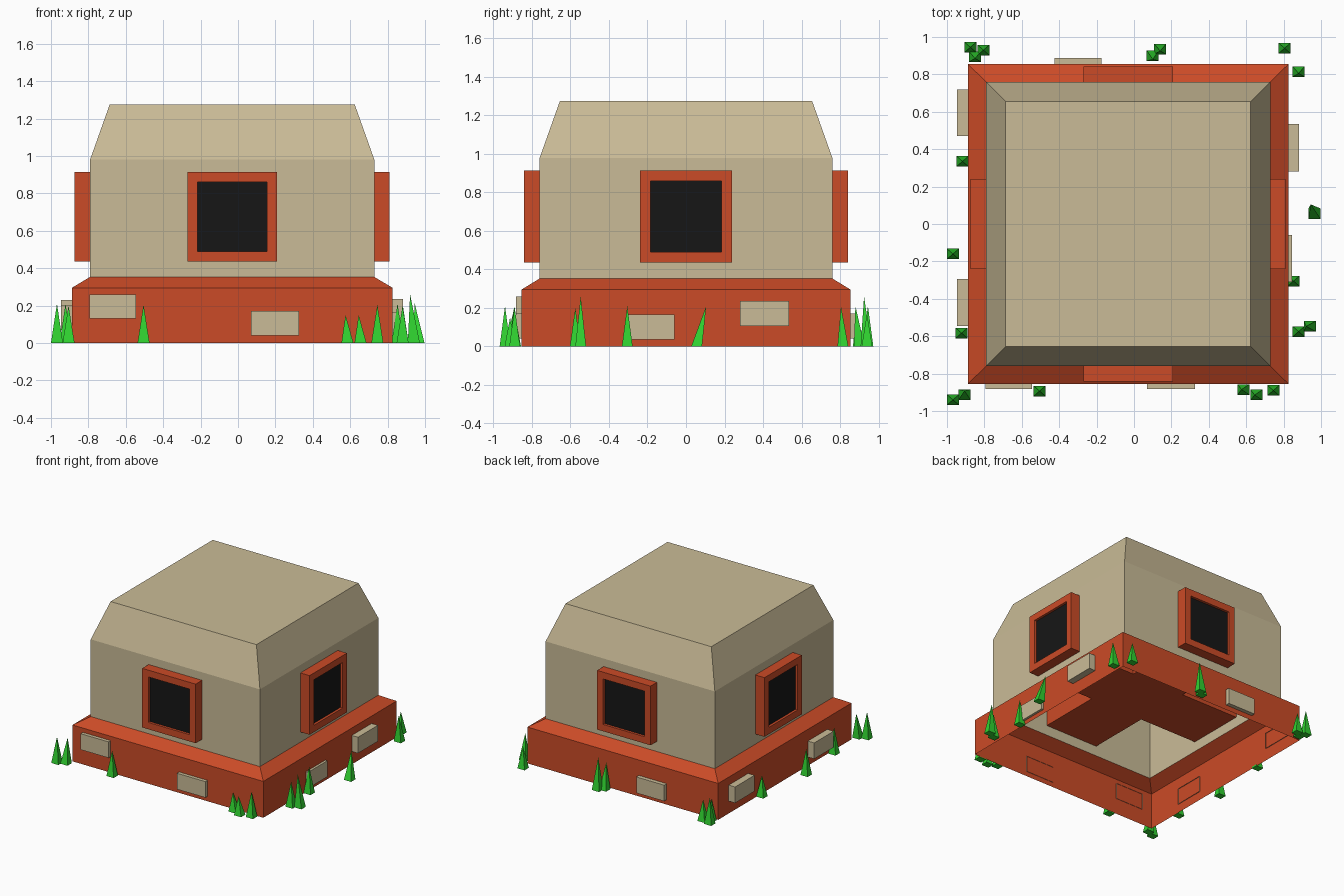
import bpy, bmesh
from mathutils import Vector

if "Cube" in bpy.data.objects:
    bpy.data.objects.remove(bpy.data.objects["Cube"])


def material(name, rgb):
    m = bpy.data.materials.new(name)
    m.diffuse_color = (*rgb, 1)
    m.use_nodes = True
    m.node_tree.nodes["Principled BSDF"].inputs["Base Color"].default_value = m.diffuse_color
    return m


TAN = material("sandstone", (0.59, 0.50, 0.31))
RED = material("red_trim", (0.60, 0.07, 0.02))
BLACK = material("dark_glass", (0.008, 0.008, 0.008))
GREEN = material("grass_green", (0.03, 0.65, 0.03))
CX = -0.031  # building centre in x


def finish(name, bm, *mats):
    mesh = bpy.data.meshes.new(name)
    bm.to_mesh(mesh)
    bm.free()
    for m in mats:
        mesh.materials.append(m)
    ob = bpy.data.objects.new(name, mesh)
    bpy.context.collection.objects.link(ob)
    return ob


def shell(name, rings, mat, cap):
    """Open-bottomed shell through rectangular rings (half x, half y, z)."""
    bm = bmesh.new()
    loops = [[bm.verts.new((CX + sx * hx, sy * hy, z))
              for sx, sy in ((-1, -1), (1, -1), (1, 1), (-1, 1))]
             for hx, hy, z in rings]
    for a, b in zip(loops, loops[1:]):
        for i in range(4):
            j = (i + 1) % 4
            bm.faces.new((a[i], a[j], b[j], b[i]))
    if cap:
        bm.faces.new(loops[-1])
    finish(name, bm, mat)


def box_bmesh(lo, hi):
    bm = bmesh.new()
    bmesh.ops.create_cube(bm, size=1)
    lo, hi = Vector(lo), Vector(hi)
    for v in bm.verts:
        v.co = (lo + hi) / 2 + v.co * (hi - lo)
    return bm


# Plinth and walls with sloped roof edge
shell("base_plinth", [(0.857, 0.855, 0), (0.857, 0.855, 0.295),
                      (0.76, 0.76, 0.353)], RED, False)
shell("walls_and_roof", [(0.76, 0.76, 0.353), (0.76, 0.76, 0.98),
                         (0.655, 0.655, 1.275)], TAN, True)


# Window frames: a beam through the building per axis, dark recess at each end
def window_beam(name, axis):
    half = [0.24, 0.24]
    half[axis] = 0.842
    bm = box_bmesh((CX - half[0], -half[1], 0.435), (CX + half[0], half[1], 0.915))
    bm.normal_update()
    for f in [f for f in bm.faces if abs(f.normal[axis]) > 0.9]:
        n = f.normal.copy()
        bmesh.ops.inset_individual(bm, faces=[f], thickness=0.078)
        rim = bmesh.ops.extrude_discrete_faces(bm, faces=[f])["faces"][0]
        for v in rim.verts:
            v.co -= n * 0.02
        rim.material_index = 1
    finish(name, bm, RED, BLACK)


window_beam("side_windows", 0)
window_beam("front_back_windows", 1)


# Stones on the plinth, open at the back: axis, side, start, end, z low, reach
STONES = [
    (1, -1, -0.795, -0.545, 0.13, 0.883), (1, -1, 0.07, 0.325, 0.04, 0.883),
    (1, 1, -0.425, -0.175, 0.04, 0.888),
    (0, 1, -0.31, -0.06, 0.035, 0.845), (0, 1, 0.28, 0.535, 0.105, 0.882),
    (0, -1, 0.47, 0.72, 0.10, 0.945), (0, -1, -0.545, -0.295, 0.07, 0.945),
]
for n, (axis, side, a, b, z, reach) in enumerate(STONES, 1):
    wall = (CX if axis == 0 else 0) + side * 0.852
    near, far = sorted((wall, side * reach))
    lo, hi = [a, a, z], [b, b, z + 0.13]
    lo[axis], hi[axis] = near, far
    bm = box_bmesh(lo, hi)
    bm.normal_update()
    back = [f for f in bm.faces if f.normal[axis] * side < -0.9]
    bmesh.ops.delete(bm, geom=back, context='FACES_ONLY')
    finish(f"stone_{n}", bm, TAN)


# Grass blades: x, y, height, tip lean x, tip lean y
GRASS = [
    (-0.875, 0.945, 0.21, 0, 0), (-0.805, 0.93, 0.17, 0, 0),
    (-0.85, 0.895, 0.17, 0, -0.01), (0.14, 0.935, 0.26, 0, -0.01),
    (0.10, 0.90, 0.21, 0, -0.02), (0.805, 0.94, 0.17, 0, 0),
    (0.88, 0.815, 0.21, 0, -0.01), (-0.917, 0.335, 0.17, 0, 0),
    (-0.968, -0.16, 0.21, 0, 0), (-0.922, -0.583, 0.21, 0, 0),
    (-0.968, -0.94, 0.21, 0, 0), (-0.906, -0.912, 0.20, 0, 0.02),
    (-0.505, -0.893, 0.205, 0, 0), (0.585, -0.885, 0.15, -0.01, 0),
    (0.655, -0.914, 0.15, -0.01, 0), (0.745, -0.89, 0.205, 0, 0),
    (0.965, 0.055, 0.21, -0.02, 0.05), (0.853, -0.305, 0.21, 0, 0),
    (0.88, -0.575, 0.20, 0, 0), (0.94, -0.547, 0.26, -0.02, 0),
]
for n, (x, y, h, dx, dy) in enumerate(GRASS, 1):
    bm = bmesh.new()
    base = [bm.verts.new((x + sx * 0.032, y + sy * 0.028, 0))
            for sx, sy in ((-1, -1), (1, -1), (1, 1), (-1, 1))]
    tip = bm.verts.new((x + dx, y + dy, h))
    for i in range(4):
        bm.faces.new((base[i], base[(i + 1) % 4], tip))
    bm.faces.new(base[::-1])
    finish(f"grass_blade_{n}", bm, GREEN)
